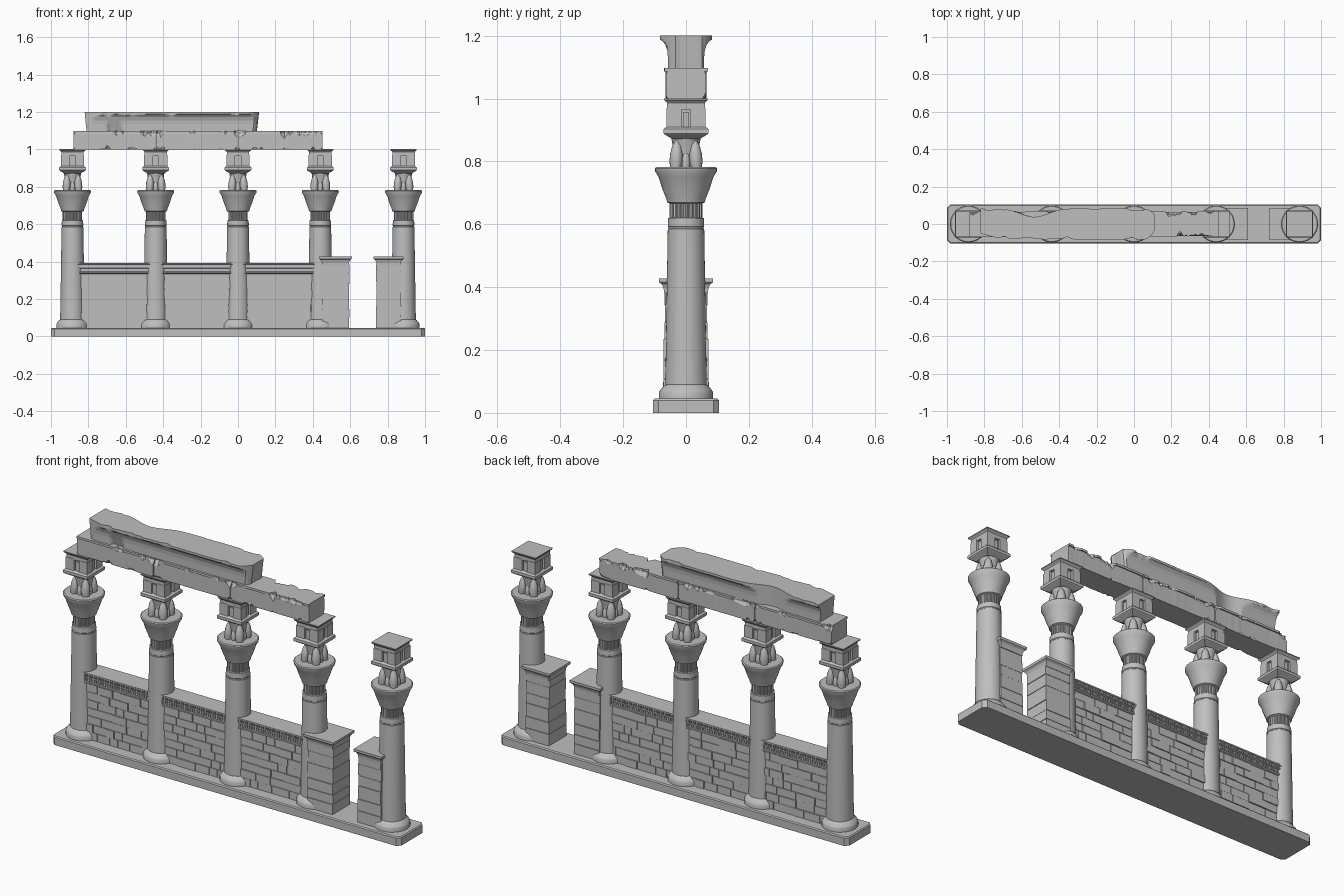
import bpy, bmesh, math, random
from mathutils import Vector, Matrix, noise

random.seed(7)
if "Cube" in bpy.data.objects:
    bpy.data.objects.remove(bpy.data.objects["Cube"])

stone = bpy.data.materials.new("grey stone")
stone.use_nodes = True
GREY = (0.52, 0.52, 0.52, 1)
stone.diffuse_color = GREY
stone.node_tree.nodes["Principled BSDF"].inputs["Base Color"].default_value = GREY


def finish(name, bm, smooth=False):
    bmesh.ops.recalc_face_normals(bm, faces=bm.faces)
    mesh = bpy.data.meshes.new(name)
    bm.to_mesh(mesh)
    bm.free()
    mesh.materials.append(stone)
    ob = bpy.data.objects.new(name, mesh)
    bpy.context.collection.objects.link(ob)
    if smooth:
        bpy.ops.object.select_all(action='DESELECT')
        ob.select_set(True)
        bpy.context.view_layer.objects.active = ob
        bpy.ops.object.shade_smooth_by_angle(angle=math.radians(35))
    return ob


def loft(bm, rings):
    """Skin a list of closed rings and cap both ends."""
    rows = [[bm.verts.new(p) for p in ring] for ring in rings]
    n = len(rows[0])
    for a, b in zip(rows, rows[1:]):
        for i in range(n):
            j = (i + 1) % n
            bm.faces.new((a[i], a[j], b[j], b[i]))
    bm.faces.new(rows[0])
    bm.faces.new(rows[-1])


def lathe(bm, profile, n=40, rib=1.0):
    """Round solid from (radius, z); every second pair of corners scaled by rib."""
    rings = []
    for r, z in profile:
        ring = []
        for i in range(n):
            a = 2 * math.pi * i / n
            k = rib if i % 4 > 1 else 1
            ring.append((r * k * math.cos(a), r * k * math.sin(a), z))
        rings.append(ring)
    loft(bm, rings)


def stack(bm, profile, x0=None, x1=None):
    """Square solid from (half width, z), or a wider one whose x sides flare alike."""
    rings = []
    for h, z in profile:
        flare = h - profile[0][0]
        a, b = (-h, h) if x0 is None else (x0 - flare, x1 + flare)
        rings.append([(a, -h, z), (b, -h, z), (b, h, z), (a, h, z)])
    loft(bm, rings)


def box(bm, x0, x1, y0, y1, z0, z1):
    loft(bm, [[(x0, y0, z), (x1, y0, z), (x1, y1, z), (x0, y1, z)] for z in (z0, z1)])


COLUMNS = (-0.885, -0.44, 0, 0.44, 0.885)

# Plinth with worn, bevelled edges
bm = bmesh.new()
box(bm, -1, 1, -0.105, 0.105, 0, 0.045)
bmesh.ops.bevel(bm, geom=[e for e in bm.edges if abs(e.verts[0].co.z - e.verts[1].co.z) > 0.01],
                offset=0.018, segments=1, affect='EDGES')
bmesh.ops.bevel(bm, geom=[e for e in bm.edges if min(v.co.z for v in e.verts) > 0.04],
                offset=0.005, segments=1, affect='EDGES')
finish("plinth", bm)


# Column parts, built once and repeated
def column_round():
    bm = bmesh.new()
    lathe(bm, [(0.086, 0.045), (0.086, 0.066), (0.083, 0.071), (0.07, 0.088), (0.066, 0.09),
               (0.064, 0.2), (0.061, 0.4), (0.058, 0.585), (0.056, 0.587), (0.056, 0.591),
               (0.058, 0.593), (0.057, 0.62), (0.048, 0.622), (0.048, 0.665),
               (0.06, 0.67), (0.063, 0.682), (0.076, 0.715), (0.087, 0.75),
               (0.098, 0.768), (0.099, 0.778), (0.094, 0.782), (0.04, 0.782)])
    return finish("column_shaft_and_bell", bm, True)


def column_neck():
    bm = bmesh.new()
    lathe(bm, [(0.052, 0.621), (0.052, 0.667)], 80, 0.93)
    return finish("column_fluted_neck", bm)


def column_petals():
    bm = bmesh.new()
    lathe(bm, [(0.036, 0.78), (0.038, 0.82), (0.044, 0.86), (0.05, 0.888)], 24)
    # large pointed petals at the corners, smaller ones between
    for k in range(8):
        big = k % 2 == 0
        turn = Matrix.Rotation(math.pi / 4 * (k + 1), 3, 'Z')
        shape = [(0.018, 0.78), (0.022, 0.8), (0.021, 0.825), (0.015, 0.85), (0.002, 0.872)]
        rings = []
        for w, z in shape:
            if not big:
                w, z = w * 0.6, 0.78 + (z - 0.78) * 0.6
            ring = []
            for i in range(12):
                a = 2 * math.pi * i / 12
                out = (0.047 if big else 0.036) - 0.07 * (z - 0.78)
                ring.append(turn @ Vector((out + w * math.cos(a) * 0.9, w * math.sin(a), z)))
            rings.append(ring)
        loft(bm, rings)
    return finish("column_petals", bm, True)


def column_shrine():
    bm = bmesh.new()
    stack(bm, [(0.045, 0.872), (0.068, 0.886), (0.071, 0.889), (0.071, 0.903), (0.066, 0.908), (0.062, 0.91)])
    stack(bm, [(0.05, 0.905), (0.05, 0.97)])
    stack(bm, [(0.06, 0.965), (0.06, 0.986), (0.063, 0.99), (0.07, 0.996), (0.07, 1.001)])
    for sx in (0, 1):
        for sy in (0, 1):
            x, y = -0.062 + sx * 0.077, -0.062 + sy * 0.077
            box(bm, x, x + 0.047, y, y + 0.047, 0.908, 0.97)
    # narrow door leaf in each niche
    box(bm, -0.009, 0.009, -0.055, 0.055, 0.909, 0.957)
    box(bm, -0.055, 0.055, -0.009, 0.009, 0.909, 0.957)
    return finish("column_shrine_block", bm)


for make in (column_round, column_neck, column_petals, column_shrine):
    first = make()
    for x in COLUMNS[1:]:
        twin = first.copy()
        bpy.context.collection.objects.link(twin)
        twin.location.x = x
    first.location.x = COLUMNS[0]

# Screen wall: core, uneven blockwork on both faces, and a frieze
bm = bmesh.new()
box(bm, -0.885, 0.44, -0.038, 0.038, 0.04, 0.34)
finish("screen_wall_core", bm)

bm = bmesh.new()
ROWS, GAP = 7, 0.0012
height = 0.29 / ROWS
for left, right in zip(COLUMNS, COLUMNS[1:4]):
    for side in (-1, 1):
        for row in range(ROWS):
            x = left + 0.04
            while x < right - 0.04:
                end = min(x + random.uniform(0.04, 0.12), right - 0.04)
                depth = 0.042 + random.choice((0, 0, 0.0015, 0.004))
                z = 0.045 + row * height
                ys = sorted((side * 0.03, side * depth))
                box(bm, x + GAP, end - GAP, ys[0], ys[1], z + GAP, z + height - GAP)
                x = end
finish("screen_wall_blocks", bm)

bm = bmesh.new()
stack(bm, [(0.044, 0.335), (0.05, 0.338), (0.05, 0.345), (0.044, 0.348), (0.044, 0.364),
           (0.049, 0.366), (0.049, 0.37), (0.045, 0.372), (0.046, 0.384), (0.054, 0.386), (0.054, 0.393)],
      -0.885, 0.44)
finish("screen_wall_frieze", bm)

bm = bmesh.new()
count = 100
for i in range(count):
    x = -0.88 + i * 1.315 / count
    box(bm, x, x + 0.007, -0.049, 0.049, 0.348, 0.364)
    box(bm, x + 0.002, x + 0.009, -0.052, 0.052, 0.371, 0.386)
finish("frieze_teeth", bm)

# Door jambs of stacked courses under a flared cap
for side, x0, x1 in (("left", 0.74, 0.87), ("right", 0.45, 0.593)):
    bm = bmesh.new()
    z = 0.045
    stack(bm, [(0.066, z), (0.066, 0.39)], x0 + 0.004, x1 - 0.004)
    while z < 0.38:
        top = min(z + random.uniform(0.045, 0.085), 0.385)
        if top > 0.36:
            top = 0.385
        h = 0.072 - 0.008 * (z - 0.045) / 0.34 + random.uniform(0, 0.003)
        grow = random.uniform(0, 0.003)
        stack(bm, [(h, z + GAP), (h, top - GAP)], x0 - grow, x1 + grow)
        z = top
    stack(bm, [(0.07, 0.383), (0.071, 0.395), (0.076, 0.408), (0.085, 0.415), (0.086, 0.419), (0.086, 0.428)],
          x0, x1)
    finish("door_jamb_" + side, bm)


def rough(x, seed, scale=14):
    """Ragged wear along a beam, from -1 to 1."""
    return noise.noise(Vector((x * scale, seed * 5.3, 0.5))) + 0.5 * noise.noise(Vector((x * scale * 3, seed, 2)))


# Architrave: three lengths with chipped edges and a thin top fillet
for k, (a, b) in enumerate(((-0.88, -0.442), (-0.438, -0.002), (0.002, 0.452))):
    bm = bmesh.new()
    rings = []
    steps = 44
    for i in range(steps + 1):
        x = a + (b - a) * i / steps
        w = 0.064 + 0.0015 * rough(x, 9)
        c = [0.002 + 0.04 * max(0, rough(x, s + 1, 17) - 0.17) for s in range(4)]
        if i in (0, steps):
            c = [v + 0.009 for v in c]
        lo, hi = 1.0, 1.088
        rings.append([(x, -w + c[0] * 0.6, lo), (x, w - c[1] * 0.6, lo), (x, w, lo + c[1]),
                      (x, w, hi - c[2]), (x, w - c[2] * 0.6, hi), (x, -w + c[3] * 0.6, hi),
                      (x, -w, hi - c[3]), (x, -w, lo + c[0])])
    loft(bm, rings)
    rings = []
    for i in range(steps + 1):
        x = a + (b - a) * i / steps
        f, g = [0.07 - 0.045 * max(0, rough(x, s, 17) - 0.12) for s in (4, 3)]
        rings.append([(x, -f, 1.087), (x, g, 1.087), (x, g, 1.098), (x, -f, 1.098)])
    loft(bm, rings)
    finish("architrave_%d" % (k + 1), bm)

# Broken cornice: hollow-curved profile, worn back where the lip has fallen
PROFILE = [(0.058, 1.097), (0.058, 1.135), (0.06, 1.155), (0.066, 1.172), (0.076, 1.184), (0.084, 1.188), (0.084, 1.2)]
bm = bmesh.new()
rings = []
steps = 90
for i in range(steps + 1):
    t = i / steps
    x = -0.81 + 0.92 * t
    dip = math.exp(-((x + 0.53) / 0.1) ** 2)
    front = 0.083 - 0.03 * max(0, rough(x, 12, 8)) - 0.032 * max(0, 1 - t * 8)
    back = 0.083 - 0.02 * max(0, rough(x, 15, 8)) - 0.045 * dip
    end = 0.045 * max(0, (t - 0.93) / 0.07) ** 2
    front, back = front - end, back - end
    foot = 0.05 * max(0, rough(x, 18, 9) - 0.1)
    ring = []
    for side, limit in ((-1, front), (1, back)):
        pts = []
        for y, z in PROFILE:
            y = min(y, limit)
            if z < 1.14 and side < 0:
                y -= foot * (1.15 - z) / 0.05
            flare = (z - 1.097) / 0.103
            xx = x - 0.01 * (1 - t) * flare + 0.012 * t * flare - (0.02 * rough(y * side, 21) if t == 1 else 0)
            pts.append((xx, side * y, z))
        ring += pts if side < 0 else pts[::-1]
    rings.append(ring)
loft(bm, rings)
finish("broken_cornice", bm)
